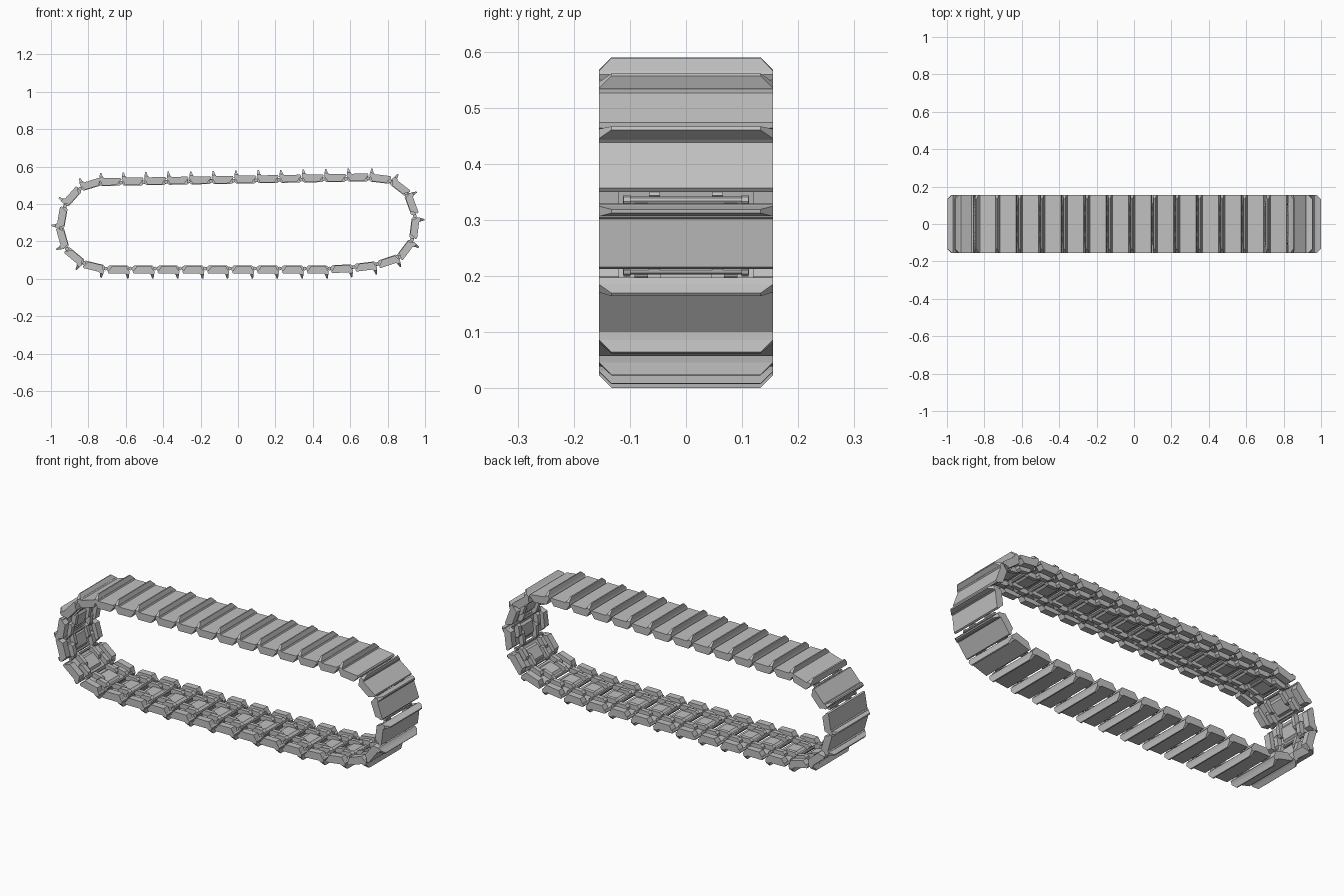
import bpy, bmesh, math
from mathutils import Matrix, Vector

if "Cube" in bpy.data.objects:
    bpy.data.objects.remove(bpy.data.objects["Cube"], do_unlink=True)

steel = bpy.data.materials.new("track_steel_grey")
GREY = (0.53, 0.53, 0.53, 1)
steel.diffuse_color = GREY
steel.use_nodes = True
steel.node_tree.nodes["Principled BSDF"].inputs["Base Color"].default_value = GREY


def prism(bm, profile, y=0.0):
    """Extrude a profile of (along, outward, half width) points across the track."""
    ends = [[bm.verts.new((u, y + s * h, v)) for u, v, h in profile] for s in (-1, 1)]
    bm.faces.new(ends[0])
    bm.faces.new(ends[1][::-1])
    n = len(profile)
    for i in range(n):
        j = (i + 1) % n
        bm.faces.new((ends[0][j], ends[0][i], ends[1][i], ends[1][j]))


def flat(points, half):
    return [(u, v, half) for u, v in points]


def pin(bm, u, v, radius, half, y=0.0):
    ring = [(u + radius * math.cos(a * math.tau / 8), v + radius * math.sin(a * math.tau / 8))
            for a in range(8)]
    prism(bm, flat(ring, half), y)


def finish(bm, name):
    bmesh.ops.recalc_face_normals(bm, faces=bm.faces)
    mesh = bpy.data.meshes.new(name)
    bm.to_mesh(mesh)
    bm.free()
    mesh.materials.append(steel)
    return mesh


# Outer plate with sloped ends
bm = bmesh.new()
prism(bm, flat([(.006, .02), (.116, .02), (.121, .012), (.116, .003), (.010, .003), (.003, .010)], .155))
plate = finish(bm, "shoe_plate")

# Cleat with chamfered ends
bm = bmesh.new()
prism(bm, [(.004, .019, .155), (.006, .026, .155), (.026, .026, .155), (.030, .019, .155)])
prism(bm, [(.006, .026, .155), (.009, .048, .133), (.016, .048, .133), (.024, .026, .155)])
cleat = finish(bm, "cleat")

# Inner side pads, chain rails and recessed centre pad
bm = bmesh.new()
for side in (-1, 1):
    prism(bm, flat([(.010, .004), (.022, -.019), (.098, -.019), (.113, .004)], .018), side * .137)
    prism(bm, flat([(.004, .004), (.004, -.012), (.016, -.022), (.060, -.022),
                    (.072, -.012), (.072, .004)], .012), side * .080)
    prism(bm, flat([(.050, .004), (.050, -.012), (.062, -.022), (.112, -.022),
                    (.124, -.012), (.124, .004)], .010), side * .056)
prism(bm, flat([(.020, .004), (.032, -.006), (.092, -.006), (.104, .004)], .046))
rails = finish(bm, "chain_rails")

# Hinge pin with end nuts
bm = bmesh.new()
pin(bm, 0, -.006, .007, .112)
for side in (-1, 1):
    pin(bm, 0, -.006, .010, .006, side * .105)
hinge = finish(bm, "hinge_pin")


def run(start, end, count):
    """Evenly spaced joints along a straight run."""
    a, b = Vector(start), Vector(end)
    return [a.lerp(b, i / count) for i in range(count)]


# Joint positions clockwise around the loop
top_start, top_end = (-.746, .518), (.698, .543)
low_start, low_end = (.489, .049), (-.709, .049)
joints = run(top_start, top_end, 12)
joints += [Vector(p) for p in (
    top_end, (.816, .529), (.906, .459), (.952, .334), (.936, .206),
    (.866, .113), (.746, .073), (.618, .057))]
joints += run(low_start, low_end, 9)
joints += [Vector(p) for p in (
    low_end, (-.826, .078), (-.922, .158), (-.952, .265), (-.930, .393), (-.845, .488))]

# One shoe per joint
parts = {"shoe_plate": plate, "cleat": cleat, "chain_rails": rails, "hinge_pin": hinge}
for i, p in enumerate(joints):
    d = (joints[(i + 1) % len(joints)] - p).normalized()
    place = Matrix(((d.x, 0, -d.y, p.x), (0, 1, 0, 0), (d.y, 0, d.x, p.y), (0, 0, 0, 1)))
    for name, mesh in parts.items():
        ob = bpy.data.objects.new(f"{name}_{i + 1}", mesh)
        ob.matrix_world = place
        bpy.context.scene.collection.objects.link(ob)
